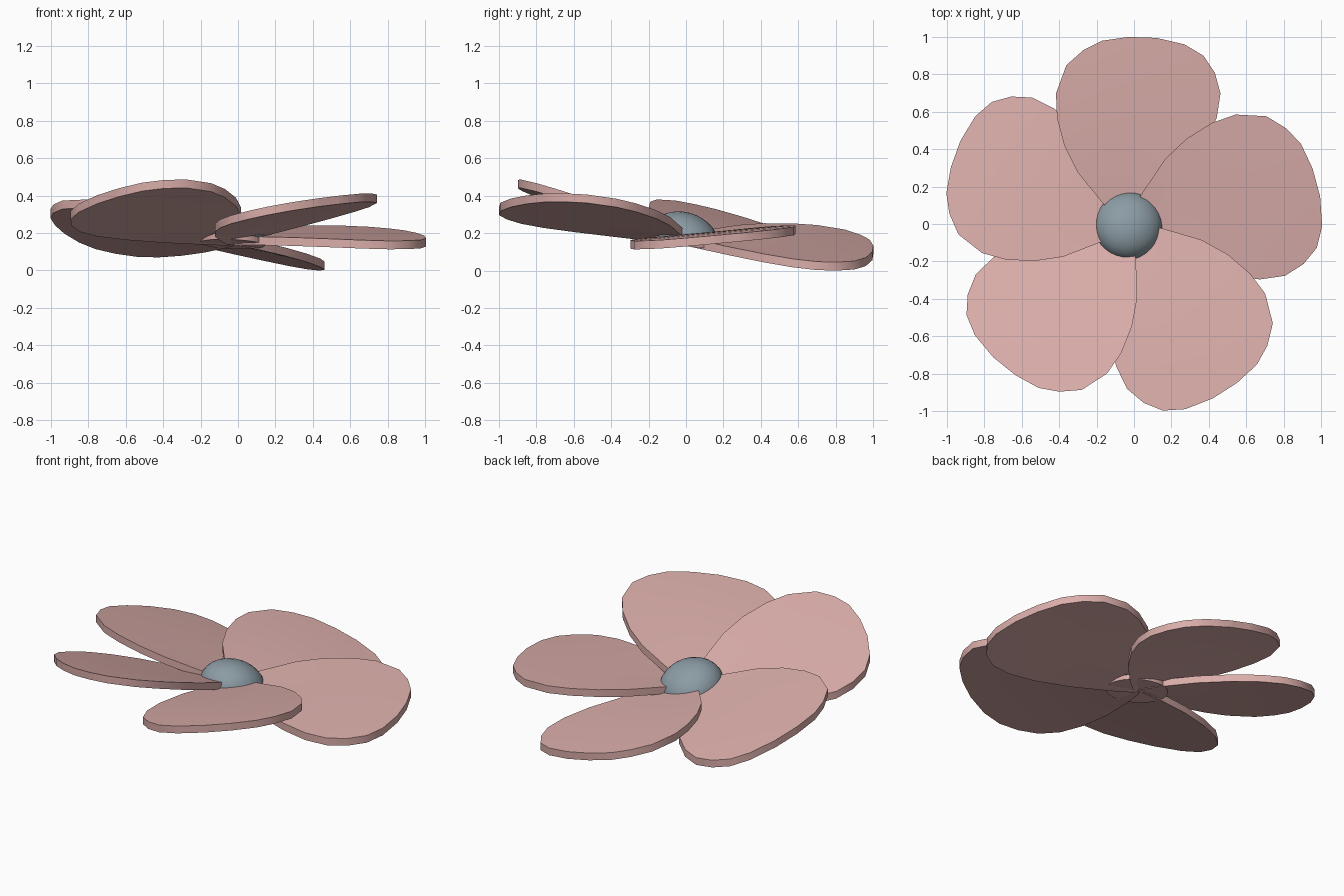
import bpy, bmesh, math
from mathutils import Matrix, Vector

if "Cube" in bpy.data.objects:
    bpy.data.objects.remove(bpy.data.objects["Cube"])

CX, CY = -0.03, -0.005
THICK = 0.045
COLS = 8


def material(name, rgb):
    m = bpy.data.materials.new(name)
    m.diffuse_color = (*rgb, 1)
    m.use_nodes = True
    m.node_tree.nodes["Principled BSDF"].inputs["Base Color"].default_value = m.diffuse_color
    return m


pink = material("petal_pink", (0.70, 0.42, 0.40))
slate = material("centre_slate", (0.26, 0.33, 0.37))

# Petal outline as left / right edge pairs from base to tip
ROWS = [((-0.03, 0.0), (0.03, 0.0)), ((-0.14, 0.12), (0.12, 0.08)),
        ((-0.27, 0.28), (0.28, 0.25)), ((-0.34, 0.42), (0.40, 0.42)),
        ((-0.38, 0.57), (0.47, 0.57)), ((-0.385, 0.70), (0.49, 0.70)),
        ((-0.33, 0.85), (0.46, 0.81)), ((-0.24, 0.93), (0.40, 0.90)),
        ((-0.14, 0.98), (0.30, 0.96)), ((0.0, 1.0), (0.15, 0.995))]


def add_object(name, bm, mat):
    me = bpy.data.meshes.new(name)
    bm.to_mesh(me)
    bm.free()
    me.materials.append(mat)
    ob = bpy.data.objects.new(name, me)
    bpy.context.collection.objects.link(ob)
    return ob


def petal(name, angle, scale, slope_x, slope_y, arch=0.06):
    """Gently arched blade lying on its own tilted plane."""
    bm = bmesh.new()
    rot = Matrix.Rotation(math.radians(angle), 2)
    grid = []
    for left, right in ROWS:
        row = []
        for i in range(COLS + 1):
            p = Vector(left).lerp(Vector(right), i / COLS)
            t = min(p.length, 1)
            q = rot @ (p * scale)
            z = 0.178 + slope_x * q.x + slope_y * q.y + arch * t * (1 - t)
            row.append(bm.verts.new((q.x + CX, q.y + CY, z)))
        grid.append(row)
    for a, b in zip(grid, grid[1:]):
        for i in range(COLS):
            bm.faces.new((a[i], b[i], b[i + 1], a[i + 1]))
    # Thicken straight down
    ext = bmesh.ops.extrude_face_region(bm, geom=bm.faces[:], use_keep_orig=True)
    for v in (g for g in ext["geom"] if isinstance(g, bmesh.types.BMVert)):
        v.co.z -= THICK
    bmesh.ops.recalc_face_normals(bm, faces=bm.faces)
    return add_object(name, bm, pink)


def smooth(ob):
    bpy.ops.object.select_all(action='DESELECT')
    ob.select_set(True)
    bpy.context.view_layer.objects.active = ob
    bpy.ops.object.shade_smooth_by_angle(angle=math.radians(35))


# Five overlapping petals of the tilted flower
parts = [petal("petal_back", 0, 1.005, -0.22, -0.05),
         petal("petal_right", -73, 1.03, -0.01, 0.09),
         petal("petal_front_right", -145.5, 1.025, 0.20, -0.12),
         petal("petal_front_left", 143, 1.005, 0.04, -0.35),
         petal("petal_left", 72, 0.998, -0.19, -0.25)]

# Domed flower centre, cut flat underneath, tilted with the flower
bm = bmesh.new()
bmesh.ops.create_uvsphere(bm, u_segments=32, v_segments=16, radius=1)
bmesh.ops.bisect_plane(bm, geom=bm.verts[:] + bm.edges[:] + bm.faces[:],
                       plane_co=(0, 0, 0), plane_no=(0, 0, 1), clear_inner=True)
bmesh.ops.holes_fill(bm, edges=[e for e in bm.edges if e.is_boundary], sides=0)
bmesh.ops.recalc_face_normals(bm, faces=bm.faces)
for v in bm.verts:
    x, y, z = v.co
    v.co = (CX + 0.183 * x, -0.01 + 0.183 * y, 0.165 + 0.143 * z - 0.025 * y - 0.008 * x)
parts.append(add_object("flower_centre", bm, slate))

# Petal-coloured base disc beneath the dome
bm = bmesh.new()
bmesh.ops.create_cone(bm, cap_ends=True, segments=32, radius1=1, radius2=1, depth=1)
for v in bm.verts:
    x, y, z = v.co
    v.co = (CX + 0.175 * x, -0.01 + 0.175 * y, 0.15 + 0.03 * z - 0.025 * y - 0.008 * x)
parts.append(add_object("base_disc", bm, pink))

# Rest the lowest point on the ground
low = min(v.co.z for ob in parts for v in ob.data.vertices)
for ob in parts:
    ob.data.transform(Matrix.Translation((0, 0, -low)))
    smooth(ob)
